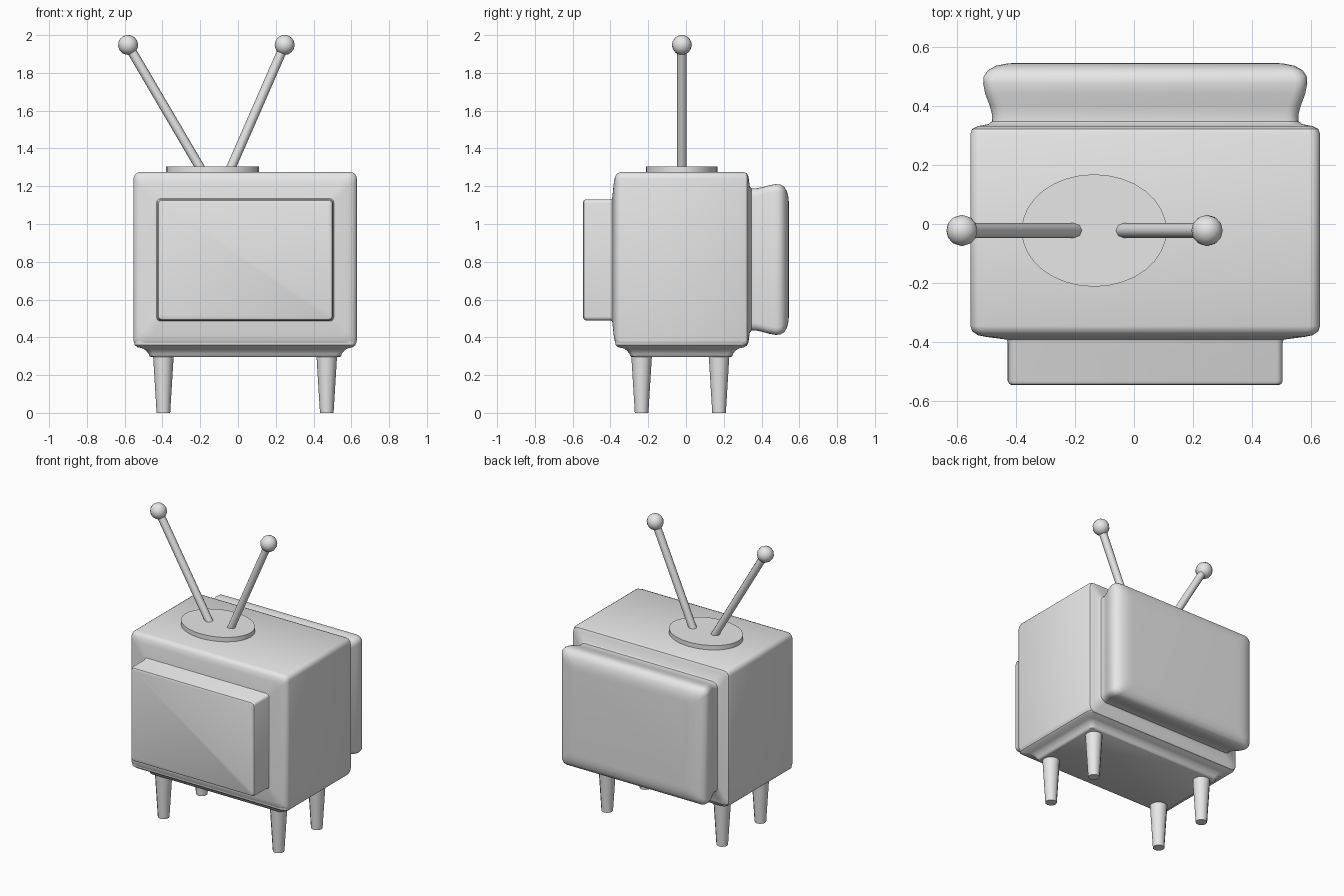
import bpy, bmesh, math
from mathutils import Vector, Matrix

cube = bpy.data.objects.get("Cube")
if cube:
    bpy.data.objects.remove(cube, do_unlink=True)

grey = bpy.data.materials.new("plain grey")
grey.use_nodes = True
grey.diffuse_color = (0.8, 0.8, 0.8, 1)
grey.node_tree.nodes["Principled BSDF"].inputs["Base Color"].default_value = (0.8, 0.8, 0.8, 1)


def finish(name, bm, angle=40):
    bmesh.ops.recalc_face_normals(bm, faces=bm.faces)
    mesh = bpy.data.meshes.new(name)
    bm.to_mesh(mesh)
    bm.free()
    mesh.materials.append(grey)
    obj = bpy.data.objects.new(name, mesh)
    bpy.context.collection.objects.link(obj)
    bpy.ops.object.select_all(action='DESELECT')
    obj.select_set(True)
    bpy.context.view_layer.objects.active = obj
    bpy.ops.object.shade_smooth_by_angle(angle=math.radians(angle))
    return obj


def rounded_rect(cu, cv, hu, hv, r, steps=4):
    pts = []
    for k, (su, sv) in enumerate([(1, 1), (-1, 1), (-1, -1), (1, -1)]):
        for i in range(steps + 1):
            a = math.pi / 2 * (k + i / steps)
            pts.append((cu + su * (hu - r) + r * math.cos(a),
                        cv + sv * (hv - r) + r * math.sin(a)))
    return pts


def loft(name, rings, place):
    """Skin rounded rectangles: (position, centre u, centre v, half u, half v, radius)."""
    bm = bmesh.new()
    loops = [[bm.verts.new(place(u, v, pos)) for u, v in rounded_rect(*rect)]
             for pos, *rect in rings]
    for a, b in zip(loops, loops[1:]):
        for i in range(len(a)):
            j = (i + 1) % len(a)
            bm.faces.new((a[i], a[j], b[j], b[i]))
    bm.faces.new(loops[0])
    bm.faces.new(loops[-1])
    return finish(name, bm)


def rod(name, start, end, r1, r2, sides, stretch=1):
    start, end = Vector(start), Vector(end)
    axis = end - start
    bm = bmesh.new()
    bmesh.ops.create_cone(bm, cap_ends=True, segments=sides, radius1=r1, radius2=r2,
                          depth=axis.length)
    turn = axis.to_track_quat('Z', 'Y').to_matrix().to_4x4()
    if stretch != 1:
        turn = Matrix.Diagonal((stretch, 1, 1, 1))
    bm.transform(Matrix.Translation((start + end) / 2) @ turn)
    return finish(name, bm, 50)


# Cabinet with protruding screen and flared back, skinned front to back
CX, CZ = 0.038, 0.812
screen = [(y, CX, 0.81, 0.465 - d, 0.32 - d, 0.02) for y, d in
          [(-0.545, 0.015), (-0.541, 0.005), (-0.53, 0), (-0.40, 0), (-0.391, -0.004)]]
cabinet = [(y, CX, CZ, 0.591 - d, 0.463 - d, 0.035) for y, d in
           [(-0.382, 0.055), (-0.376, 0.025), (-0.363, 0.006), (-0.345, 0),
            (0.305, 0), (0.322, 0.006), (0.331, 0.025)]]
back = [(y, CX, CZ, hx, hz, 0.04) for y, hx, hz in
        [(0.338, 0.53, 0.385), (0.347, 0.519, 0.376), (0.37, 0.518, 0.376),
         (0.40, 0.526, 0.382), (0.44, 0.541, 0.393), (0.475, 0.548, 0.399),
         (0.50, 0.546, 0.397), (0.52, 0.532, 0.385), (0.535, 0.505, 0.36),
         (0.543, 0.465, 0.325), (0.545, 0.43, 0.295)]]
loft("cabinet", screen + cabinet + back, lambda u, v, p: (u, p, v))

# Stepped plinth under the cabinet
plinth = [(z, CX, -0.025, 0.591 - d, 0.354 - d, 0.03) for z, d in
          [(0.295, 0.092), (0.30, 0.084), (0.312, 0.08), (0.33, 0.066),
           (0.341, 0.05), (0.348, 0.02), (0.36, 0.006), (0.38, 0.004)]]
loft("plinth", plinth, lambda u, v, p: (u, v, p))

# Tapered legs
for side, x in (("right", -0.395), ("left", 0.47)):
    for end, y in (("front", -0.235), ("back", 0.175)):
        rod(f"{end}_{side}_leg", (x, y, 0), (x, y, 0.31), 0.036, 0.055, 12)

# Aerial: oval base, two rods and their ball tips
AY = -0.022
rod("aerial_base", (-0.135, AY, 1.26), (-0.135, AY, 1.305), 0.19, 0.19, 32, 1.29)
for side, foot, tip in (("right", -0.19, -0.582), ("left", -0.045, 0.247)):
    start, end = Vector((foot, AY, 1.28)), Vector((tip, AY, 1.948))
    rod(f"{side}_aerial_rod", start, end, 0.025, 0.025, 8)
    bm = bmesh.new()
    bmesh.ops.create_uvsphere(bm, u_segments=12, v_segments=8, radius=0.053)
    turn = (end - start).to_track_quat('Z', 'Y').to_matrix().to_4x4()
    bm.transform(Matrix.Translation(end) @ turn)
    finish(f"{side}_aerial_ball", bm, 50)
